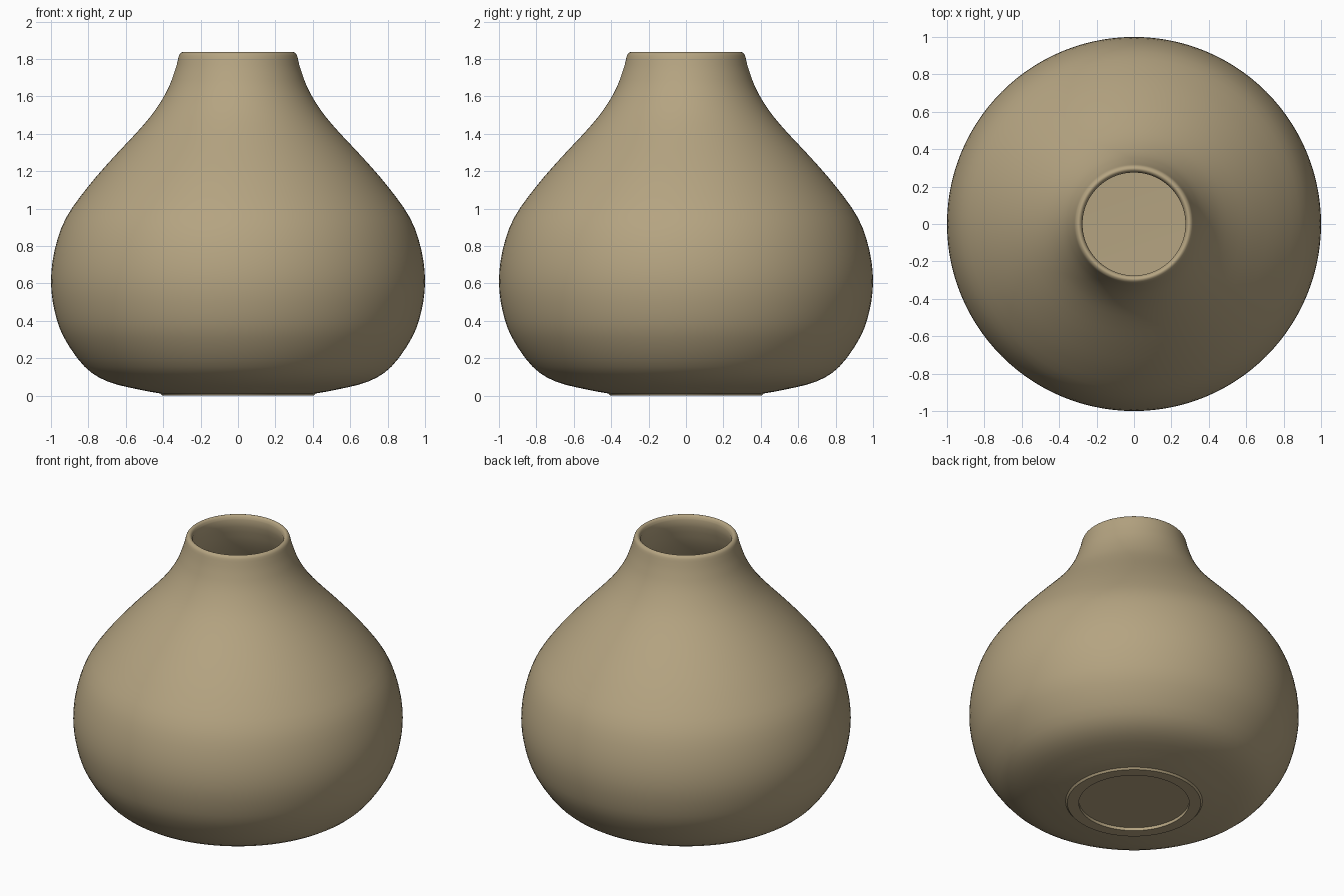
import bpy
import bmesh
import math
from mathutils import Vector

if "Cube" in bpy.data.objects:
    bpy.data.objects.remove(bpy.data.objects["Cube"], do_unlink=True)

SEGMENTS = 112


def smooth_path(points, steps=3):
    """Catmull-Rom curve through the (radius, height) points."""
    p = [Vector(q) for q in points]
    p = [2 * p[0] - p[1]] + p + [2 * p[-1] - p[-2]]
    path = []
    for a, b, c, d in zip(p, p[1:], p[2:], p[3:]):
        for i in range(steps):
            t = i / steps
            path.append(0.5 * (2 * b + (c - a) * t
                               + (2 * a - 5 * b + 4 * c - d) * t ** 2
                               + (3 * b - a - 3 * c + d) * t ** 3))
    return path + [p[-2]]


def lathe(name, profile, material):
    """Spin a profile around z, closing it on the axis."""
    bm = bmesh.new()
    verts = [bm.verts.new((r, 0, z)) for r, z in profile]
    edges = [bm.edges.new(pair) for pair in zip(verts, verts[1:])]
    bmesh.ops.spin(bm, geom=verts + edges, axis=(0, 0, 1), cent=(0, 0, 0),
                   angle=math.tau, steps=SEGMENTS, use_duplicate=False)
    bmesh.ops.remove_doubles(bm, verts=bm.verts, dist=0.0005)
    bmesh.ops.recalc_face_normals(bm, faces=bm.faces)
    mesh = bpy.data.meshes.new(name)
    bm.to_mesh(mesh)
    bm.free()
    obj = bpy.data.objects.new(name, mesh)
    bpy.context.collection.objects.link(obj)
    mesh.materials.append(material)
    bpy.ops.object.select_all(action="DESELECT")
    obj.select_set(True)
    bpy.context.view_layer.objects.active = obj
    bpy.ops.object.shade_smooth_by_angle(angle=math.radians(35))
    return obj


clay = bpy.data.materials.new("sandy clay")
clay.use_nodes = True
clay.diffuse_color = (0.46, 0.37, 0.22, 1)
clay.node_tree.nodes["Principled BSDF"].inputs["Base Color"].default_value = clay.diffuse_color

# Underside: shallow recess and foot ring
foot = [(0, 0.02), (0.335, 0.02), (0.335, 0), (0.405, 0)]

# Outer wall from foot to neck
outer = smooth_path([
    (0.415, 0.012), (0.52, 0.031), (0.695, 0.075), (0.82, 0.155), (0.93, 0.31),
    (0.98, 0.45), (1, 0.61), (0.98, 0.78), (0.92, 0.95), (0.8, 1.12),
    (0.67, 1.27), (0.53, 1.42), (0.44, 1.53), (0.37, 1.65), (0.327, 1.77)])

# Rounded lip
lip = smooth_path([(0.32, 1.803), (0.312, 1.826), (0.297, 1.837),
                   (0.283, 1.83), (0.275, 1.81)])

# Hollow inside, down to a flat floor
inner = smooth_path([
    (0.28, 1.76), (0.32, 1.64), (0.39, 1.51), (0.48, 1.39), (0.62, 1.24),
    (0.75, 1.09), (0.87, 0.93), (0.93, 0.77), (0.95, 0.61), (0.93, 0.45),
    (0.88, 0.32), (0.77, 0.19), (0.65, 0.12), (0.5, 0.08), (0.4, 0.07)])

lathe("vase", foot + outer + lip + inner + [(0, 0.07)], clay)
